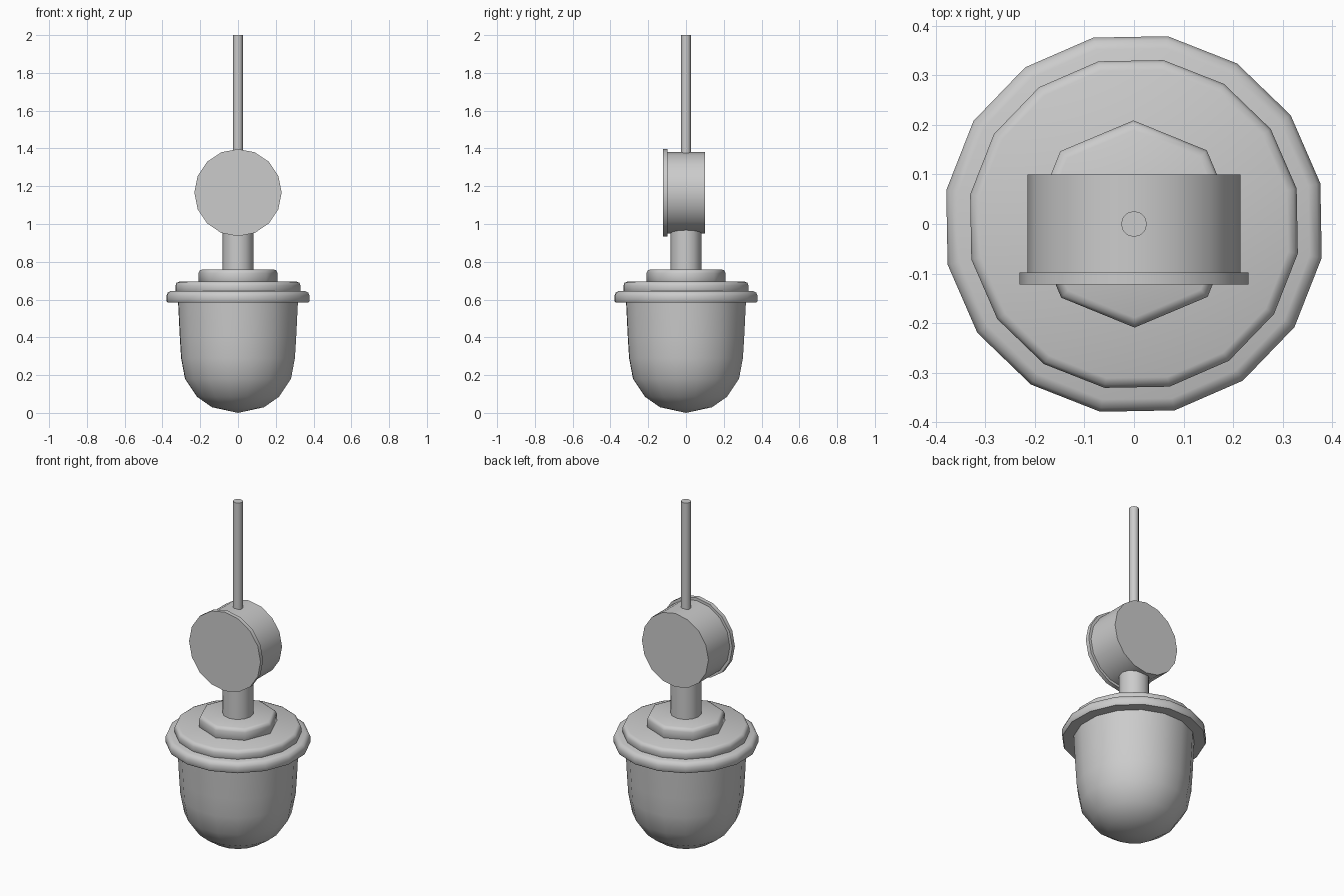
import bpy, bmesh, math
from mathutils import Matrix

if "Cube" in bpy.data.objects:
    bpy.data.objects.remove(bpy.data.objects["Cube"])

grey = bpy.data.materials.new("light grey")
grey.use_nodes = True
GREY = (0.6, 0.6, 0.6, 1)
grey.diffuse_color = GREY
grey.node_tree.nodes["Principled BSDF"].inputs["Base Color"].default_value = GREY


def lathe(name, profile, sides, turn=0.0, matrix=None, sharp=35):
    """Spin (radius, height) points about z; open ends become flat caps."""
    bm = bmesh.new()
    rings = []
    for r, z in profile:
        if r == 0:
            rings.append([bm.verts.new((0, 0, z))] * sides)
            continue
        angles = [math.radians(turn) + math.tau * i / sides for i in range(sides)]
        rings.append([bm.verts.new((r * math.cos(a), r * math.sin(a), z)) for a in angles])
    for low, high in zip(rings, rings[1:]):
        for i in range(sides):
            j = (i + 1) % sides
            corners = dict.fromkeys((low[i], low[j], high[j], high[i]))
            bm.faces.new(list(corners))
    for ring in (rings[0], rings[-1]):
        if ring[0] != ring[1]:
            bm.faces.new(ring)
    bmesh.ops.recalc_face_normals(bm, faces=bm.faces)
    if matrix:
        bm.transform(matrix)
    mesh = bpy.data.meshes.new(name)
    bm.to_mesh(mesh)
    bm.free()
    mesh.materials.append(grey)
    obj = bpy.data.objects.new(name, mesh)
    bpy.context.collection.objects.link(obj)
    bpy.ops.object.select_all(action='DESELECT')
    obj.select_set(True)
    bpy.context.view_layer.objects.active = obj
    bpy.ops.object.shade_smooth_by_angle(angle=math.radians(sharp))
    return obj


def rounded_disc(name, r, low, high, bevel, sides, turn):
    """Disc with a softened upper rim."""
    profile = [(r - bevel * 0.2, low), (r, low + 0.008), (r, high - bevel),
               (r - bevel * 0.3, high - bevel * 0.3), (r - bevel, high)]
    return lathe(name, profile, sides, turn, sharp=50)


# Glass dome hanging below the flange
lathe("glass_dome", [(0, 0), (0.14, 0.03), (0.22, 0.085), (0.285, 0.18),
                     (0.306, 0.29), (0.313, 0.4), (0.323, 0.6)], 16, 12.3, sharp=60)

# Stepped cap
rounded_disc("flange", 0.385, 0.585, 0.645, 0.025, 16, 12.3)
rounded_disc("cap_plate", 0.336, 0.64, 0.695, 0.02, 16, 12.3)
rounded_disc("cap_collar", 0.209, 0.69, 0.76, 0.02, 8, 0.3)

# Neck and hanging rod
lathe("neck", [(0.082, 0.75), (0.082, 1.0)], 12, sharp=50)
lathe("hanging_rod", [(0.026, 1.36), (0.026, 2.0)], 12, sharp=50)

# Round junction box facing the front, with its lid
facing = Matrix.Translation((0, 0, 1.166)) @ Matrix.Rotation(math.pi / 2, 4, 'X')
lathe("junction_box", [(0.215, -0.1), (0.215, 0.1)], 16, matrix=facing)
lathe("junction_box_lid", [(0.231, 0.098), (0.231, 0.122)], 16, matrix=facing)
